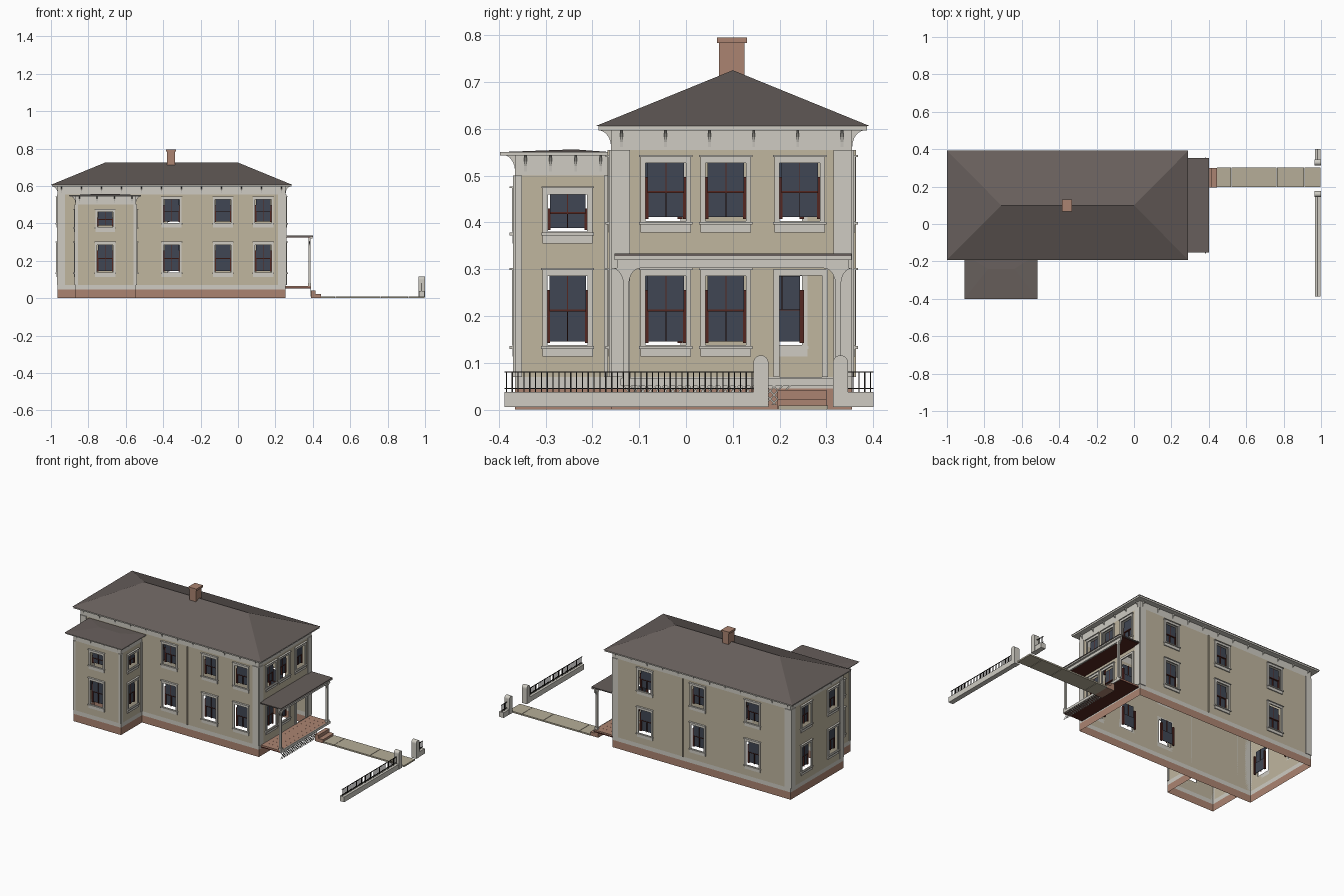
import bpy, bmesh, math
from mathutils import Vector

if "Cube" in bpy.data.objects:
    bpy.data.objects.remove(bpy.data.objects["Cube"])


def material(name, *srgb):
    color = [(c / 255) ** 2.2 for c in srgb] + [1]
    m = bpy.data.materials.new(name)
    m.use_nodes = True
    m.diffuse_color = color
    m.node_tree.nodes["Principled BSDF"].inputs["Base Color"].default_value = color
    return m


TAN = material("tan_siding", 190, 180, 157)
TRIM = material("pale_trim", 205, 202, 193)
ROOF = material("brown_roof", 103, 95, 92)
BRICK = material("red_brick", 170, 131, 112)
GLASS = material("dark_glass", 66, 72, 84)
RED = material("dark_red_wood", 86, 44, 38)
IRON = material("black_iron", 48, 46, 43)
PAVING = material("paving", 180, 172, 151)

parts = {}


def part(name, mat):
    return parts.setdefault(name, (bmesh.new(), [mat]))[0]


def box(name, mat, a, b):
    """Axis-aligned box between two opposite corners."""
    bm = part(name, mat)
    a, b = Vector(a), Vector(b)
    made = bmesh.ops.create_cube(bm, size=1)["verts"]
    for v in made:
        v.co = [(a[i] + b[i]) / 2 + v.co[i] * abs(b[i] - a[i]) for i in range(3)]


def prism(name, mat, points, offset):
    """Flat outline extruded along an offset."""
    bm = part(name, mat)
    face = bm.faces.new([bm.verts.new(p) for p in points])
    new = bmesh.ops.extrude_face_region(bm, geom=[face], use_keep_orig=True)["geom"]
    bmesh.ops.translate(bm, vec=offset, verts=[g for g in new if isinstance(g, bmesh.types.BMVert)])


def hip_roof(name, x0, x1, y0, y1, z, r0, r1, ry, rz):
    bm = part(name, ROOF)
    a, b, c, d, e, f = [bm.verts.new(p) for p in (
        (x0, y0, z), (x1, y0, z), (x1, y1, z), (x0, y1, z), (r0, ry, rz), (r1, ry, rz))]
    for face in ((a, b, f, e), (b, c, f), (c, d, e, f), (d, a, e), (d, c, b, a)):
        bm.faces.new(face)


class Wall:
    """Thin wall with window openings; u runs along it, d points outward."""

    def __init__(self, name, axis, fixed, sign, u0, u1, top, frieze):
        self.name, self.axis, self.fixed, self.sign = name, axis, fixed, sign
        self.u0, self.u1, self.top, self.frieze = u0, u1, top, frieze
        self.holes = []

    def at(self, u, d, z):
        w = self.fixed + self.sign * d
        return Vector((u, w, z) if self.axis == "x" else (w, u, z))

    def box(self, name, mat, u0, u1, d0, d1, z0, z1):
        box(name, mat, self.at(u0, d0, z0), self.at(u1, d1, z1))

    def window(self, c, z0, z1, hw=0.043):
        self.holes.append((c - hw, c + hw, z0, z1))
        e = hw + 0.011
        # casing, cap, sill and apron
        for s in (-1, 1):
            self.box("window_casings", TRIM, c + s * hw, c + s * e, 0, .007, z0, z1)
            self.box("window_jambs", RED, c + s * (hw - .006), c + s * (hw + .004),
                     -.026, -.016, z0 + .004, z1 - .03)
        self.box("window_casings", TRIM, c - e, c + e, 0, .007, z1, z1 + .013)
        self.box("window_casings", TRIM, c - e, c + e, 0, .006, z0 - .025, z0)
        self.box("window_caps", TRIM, c - e - .003, c + e + .003, 0, .012, z1 + .013, z1 + .017)
        self.box("window_sills", TRIM, c - e - .003, c + e + .003, 0, .012, z0 - .008, z0 - .002)
        # upper and lower sashes with rails and a centre bar
        mid, g = (z0 + z1) / 2, hw - .004
        self.box("window_panes", GLASS, c - g, c + g, -.015, -.012, mid, z1)
        self.box("window_panes", GLASS, c - g, c + g, -.022, -.019, z0 + .008, mid)
        self.box("sash_rails", RED, c - g, c + g, -.019, -.010, mid - .002, mid + .002)
        self.box("sash_rails", RED, c - .001, c + .001, -.019, -.011, z0 + .008, z1)

    def pilasters(self, w0, w1):
        for u, w in ((self.u0, w0), (self.u1, -w1)):
            self.box("corner_boards", TRIM, u, u + w, 0, .004, .07, self.frieze)

    def brackets(self, n, depth, h, inset=.022):
        for i in range(n):
            u = self.u0 + inset + (self.u1 - self.u0 - 2 * inset) * i / (n - 1) - .003
            curve = [(depth * (1 - math.cos(t)), -h * (1 - math.sin(t)))
                     for t in (k * math.pi / 10 for k in range(6))]
            points = [self.at(u, 0, self.top)] + [self.at(u, d, self.top + z) for d, z in curve]
            prism("eave_brackets", TRIM, points, self.at(u + .006, 0, 0) - self.at(u, 0, 0))

    def build(self):
        bm = part(self.name, BRICK)
        parts[self.name][1].extend((TRIM, TAN))
        us, zs = {self.u0, self.u1}, {0, .045, .07, self.frieze, self.top}
        for a, b, c, d in self.holes:
            us |= {a, b}
            zs |= {c, d}
        us, zs = sorted(us), sorted(zs)
        out = self.at(0, 1, 0) - self.at(0, 0, 0)
        for a, b in zip(us, us[1:]):
            for c, d in zip(zs, zs[1:]):
                u, z = (a + b) / 2, (c + d) / 2
                if any(h[0] < u < h[1] and h[2] < z < h[3] for h in self.holes):
                    continue
                f = bm.faces.new([bm.verts.new(self.at(*p)) for p in
                                  ((a, 0, c), (b, 0, c), (b, 0, d), (a, 0, d))])
                f.material_index = 0 if z < .045 else 1 if z < .07 or z > self.frieze else 2
                f.normal_update()
                if f.normal.dot(out) < 0:
                    f.normal_flip()
        bmesh.ops.remove_doubles(bm, verts=bm.verts, dist=1e-5)


X0, X1, Y0, Y1 = -.965, .255, -.16, .355
UP, LOW = (.403, .527), (.138, .285)

# main house walls
front = Wall("front_wall", "x", Y0, -1, X0, X1, .597, .555)
back = Wall("back_wall", "x", Y1, 1, X0, X1, .597, .555)
left = Wall("left_wall", "y", X1, 1, Y0, Y1, .597, .555)
right = Wall("right_wall", "y", X0, -1, Y0, Y1, .597, .555)
for wall, centres in ((front, (-.355, -.08, .135)), (back, (-.706, -.33, .03)),
                      (left, (-.043, .085)), (right, (-.055, .205))):
    for c in centres:
        wall.window(c, *UP)
        wall.window(c, *LOW)
left.window(.243, *UP)

# open doorway with its casing
left.holes.append((.2, .29, .07, .287))
for a, b in ((.187, .2), (.29, .303)):
    left.box("door_casing", TRIM, a, b, 0, .007, .07, .3)
left.box("door_casing", TRIM, .2, .29, 0, .007, .287, .3)
for wall, n in ((front, 12), (back, 12), (left, 6), (right, 6)):
    wall.pilasters(.04, .04)
    wall.brackets(n, .028, .036)

# side wing walls
wing_front = Wall("wing_front_wall", "x", -.365, -1, -.87, -.545, .545, .5)
wing_left = Wall("wing_left_wall", "y", -.545, 1, -.365, Y0, .545, .5)
wing_right = Wall("wing_right_wall", "y", -.87, -1, -.365, Y0, .545, .5)
for wall, c in ((wing_front, -.71), (wing_left, -.253), (wing_right, -.253)):
    wall.window(c, .38, .46, .042)
    wall.window(c, *LOW)
    wall.pilasters(.015, .015)
    wall.brackets(4, .028, .036)
for wall in (front, back, left, right, wing_front, wing_left, wing_right):
    wall.build()

# eaves and roofs
box("main_eave", TRIM, (-.995, -.187, .596), (.286, .387, .606))
hip_roof("main_roof", -1, .29, -.192, .392, .606, -.71, 0, .1, .725)
box("wing_eave", TRIM, (-.902, -.397, .543), (-.518, Y0, .55))
hip_roof("wing_roof", -.907, -.515, -.4, Y0, .55, -.78, -.64, -.24, .556)

# chimney
box("chimney", BRICK, (-.38, .071, .68), (-.337, .125, .783))
box("chimney_cap", BRICK, (-.386, .066, .783), (-.331, .13, .795))

# downpipes
for y in (Y0 - .005, Y1 + .005):
    box("downpipes", TAN, (-.234, y - .003, .07), (-.228, y + .003, .555))

# porch roof, ceiling and fascia
box("porch_roof", ROOF, (X1, -.153, .328), (.4, .354, .334))
box("porch_ceiling", RED, (X1, -.147, .325), (.392, .348, .328))
box("porch_fascia", TRIM, (.377, -.147, .302), (.387, .348, .325))
box("porch_cornice", TRIM, (.387, -.153, .32), (.398, .354, .328))

# porch posts with curved brackets on both sides
for y in (-.128, .325):
    box("porch_posts", TRIM, (.376, y - .006, .06), (.388, y + .006, .325))
    box("porch_post_bases", TRIM, (.373, y - .009, .06), (.391, y + .009, .08))
    for s in (-1, 1):
        arc = [(.379, y + s * (.006 + .024 * (1 - math.cos(t))), .302 - .034 * (1 - math.sin(t)))
               for t in (k * math.pi / 10 for k in range(6))]
        prism("porch_brackets", TRIM, [(.379, y + s * .006, .302)] + arc, (.006, 0, 0))

# porch floor with plank joints, and lattice skirt
box("porch_joists", RED, (X1, -.138, .052), (.388, .343, .058))
box("porch_edge", TRIM, (.387, -.14, .052), (.391, .345, .067))
for i in range(12):
    y = -.138 + i * .04
    box("porch_floor", BRICK, (X1, y, .058), (.387, y + .0395, .066))
for i in range(21):
    y = -.138 + i * .016
    for s in (0, .04):
        prism("porch_lattice", TRIM, [(.386, y + s, .01), (.386, y + s + .004, .01),
              (.386, y + .044 - s, .053), (.386, y + .04 - s, .053)], (.002, 0, 0))

# front steps
box("steps", BRICK, (.391, .195, 0), (.415, .3, .042))
box("steps", BRICK, (.415, .195, 0), (.445, .3, .022))

# garden path in slabs
joints = (.445, .52, .765, .912, 1)
for a, b in zip(joints, joints[1:]):
    box("path", PAVING, (a, .198, 0), (b - .002, .303, .009))

# street wall and iron railing
for a, b in ((-.388, .15), (.34, .4)):
    box("street_wall", TRIM, (.968, a, .006), (.998, b, .038))
    for z in (.044, .079):
        box("railing_bars", IRON, (.981, a, z), (.985, b, z + .0025))
    count = round((b - a) / .0125)
    for i in range(count):
        y = a + .003 + i * .0125
        box("railing_balusters", IRON, (.9815, y, .038), (.9845, y + .0025, .081))

# round-topped gate posts
for y in (.16, .33):
    top = [(.966, y + .016 * math.cos(t), .1 + .016 * math.sin(t))
           for t in (k * math.pi / 12 for k in range(13))]
    prism("gate_posts", TRIM, [(.966, y - .016, .006), (.966, y + .016, .006)] + top, (.034, 0, 0))

# turn every collected part into an object
for name, (bm, mats) in parts.items():
    if not name.endswith("wall") or name == "street_wall":
        bmesh.ops.recalc_face_normals(bm, faces=bm.faces)
    mesh = bpy.data.meshes.new(name)
    bm.to_mesh(mesh)
    bm.free()
    for m in mats:
        mesh.materials.append(m)
    bpy.context.collection.objects.link(bpy.data.objects.new(name, mesh))
